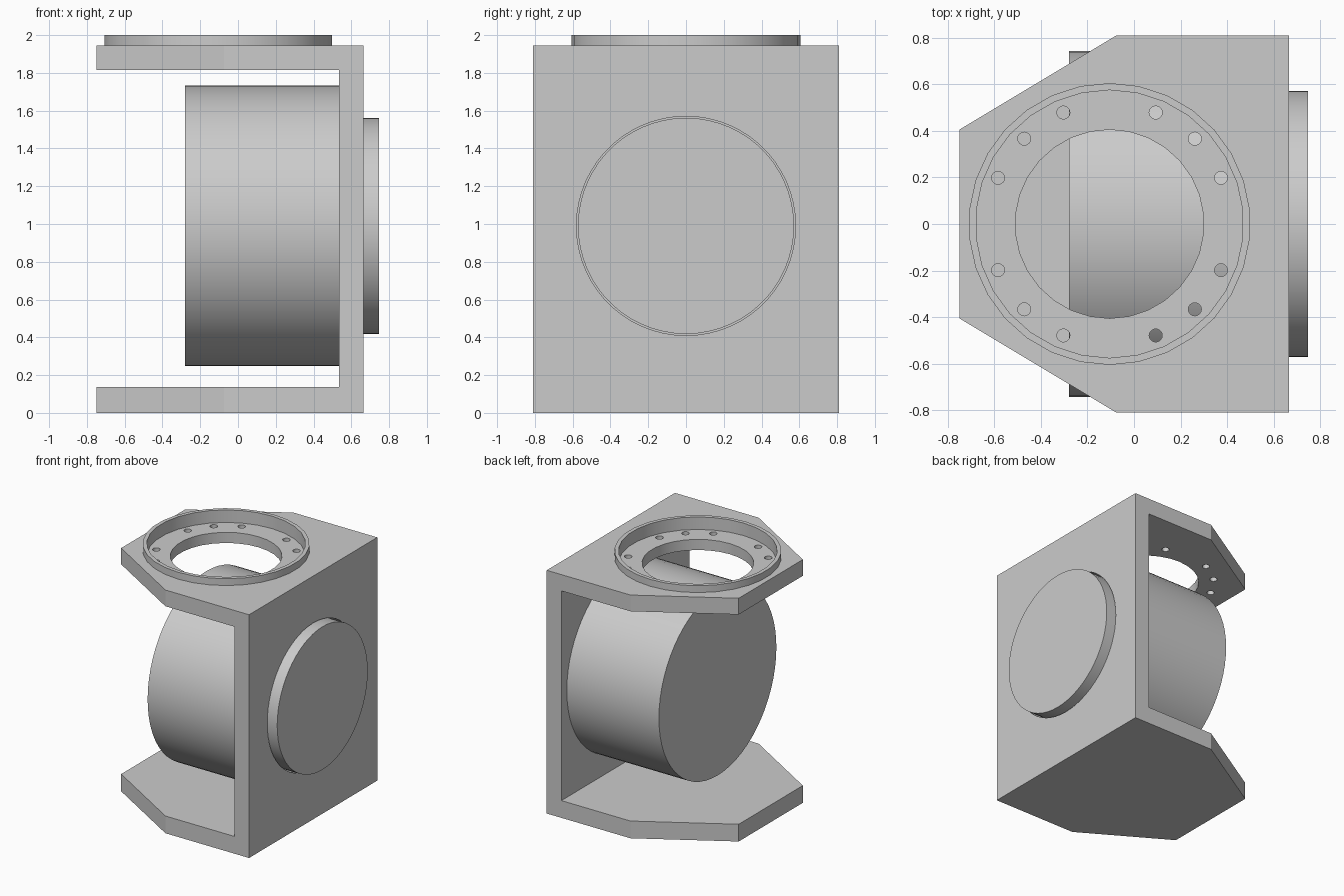
import bpy, bmesh, math
from mathutils import Matrix, Vector

cube = bpy.data.objects.get("Cube")
if cube:
    bpy.data.objects.remove(cube, do_unlink=True)

grey = bpy.data.materials.new("plain grey")
grey.use_nodes = True
grey.diffuse_color = (0.6, 0.6, 0.6, 1)
grey.node_tree.nodes["Principled BSDF"].inputs["Base Color"].default_value = (0.6, 0.6, 0.6, 1)

AXIS_Z = 0.99          # height of the drum axis
RING_X = -0.105        # centre of the flange
PLATE_TOP = 1.945
FLOOR_Z = 1.9          # floor of the flange recess


def finish(name, bm):
    bmesh.ops.recalc_face_normals(bm, faces=bm.faces)
    mesh = bpy.data.meshes.new(name)
    bm.to_mesh(mesh)
    bm.free()
    mesh.materials.append(grey)
    obj = bpy.data.objects.new(name, mesh)
    bpy.context.collection.objects.link(obj)
    return obj


def cylinder(name, start, end, radius, sides):
    """Closed cylinder between two points on a z or x axis."""
    a, b = Vector(start), Vector(end)
    turn = (b - a).to_track_quat('Z', 'Y').to_matrix().to_4x4()
    bm = bmesh.new()
    bmesh.ops.create_cone(bm, cap_ends=True, segments=sides, radius1=radius,
                          radius2=radius, depth=(b - a).length,
                          matrix=Matrix.Translation((a + b) / 2) @ turn)
    return finish(name, bm)


def prism(name, outline, z0, z1):
    bm = bmesh.new()
    face = bm.faces.new([bm.verts.new((x, y, z0)) for x, y in outline])
    up = bmesh.ops.extrude_face_region(bm, geom=[face])["geom"]
    bmesh.ops.translate(bm, vec=(0, 0, z1 - z0),
                        verts=[v for v in up if isinstance(v, bmesh.types.BMVert)])
    return finish(name, bm)


def cut(obj, cutter):
    """Subtract the cutter for good, then discard it."""
    cutter.hide_render = True
    mod = obj.modifiers.new("cut", 'BOOLEAN')
    mod.operation, mod.solver, mod.object = 'DIFFERENCE', 'EXACT', cutter
    bpy.context.view_layer.objects.active = obj
    bpy.ops.object.modifier_apply(modifier=mod.name)
    bpy.data.objects.remove(cutter, do_unlink=True)


def ring_cutter(radius, z0, z1, x=RING_X, y=0, sides=30):
    return cylinder("cutter", (x, y, z0), (x, y, z1), radius, sides)


# C-shaped bracket: tapered plan with a slot between the two plates
half = [(0.665, 0.81), (-0.075, 0.81), (-0.75, 0.405)]
bracket = prism("bracket", half + [(x, -y) for x, y in reversed(half)], 0, PLATE_TOP)
cut(bracket, prism("cutter", [(-1, -1), (0.535, -1), (0.535, 1), (-1, 1)], 0.138, 1.815))

# Flange recess, central opening and bolt holes in the top plate
cut(bracket, ring_cutter(0.575, FLOOR_Z, 2.1))
cut(bracket, ring_cutter(0.405, 1.7, 2.1))
for side in (0, math.pi):
    for step in (-3, -2, -1, 1, 2, 3):
        angle = side + step * math.pi / 8
        if abs(step) == 3 and side:
            continue
        cut(bracket, ring_cutter(0.028, 1.7, 2.1, RING_X + 0.518 * math.cos(angle),
                                 0.518 * math.sin(angle), 16))
    if side:
        for y in (-1, 1):
            angle = y * math.pi * 5 / 8
            cut(bracket, ring_cutter(0.028, 1.7, 2.1, RING_X + 0.518 * math.cos(angle),
                                     0.518 * math.sin(angle), 16))

# Shaft hole in the side wall
cut(bracket, cylinder("cutter", (0.5, 0, AXIS_Z), (0.7, 0, AXIS_Z), 0.58, 60))

# Raised collar around the flange
collar = cylinder("flange_collar", (RING_X, 0, PLATE_TOP), (RING_X, 0, 2.0), 0.605, 30)
cut(collar, ring_cutter(0.575, 1.8, 2.1))

# Drum inside the bracket and its shaft through the wall
drum = cylinder("drum", (-0.28, 0, AXIS_Z), (0.535, 0, AXIS_Z), 0.742, 60)
shaft = cylinder("shaft_disc", (0.52, 0, AXIS_Z), (0.747, 0, AXIS_Z), 0.572, 60)

# Smooth round sides, sharp rims
bpy.ops.object.select_all(action='DESELECT')
for obj in (bracket, collar, drum, shaft):
    obj.select_set(True)
bpy.context.view_layer.objects.active = bracket
bpy.ops.object.shade_smooth_by_angle(angle=math.radians(28))
